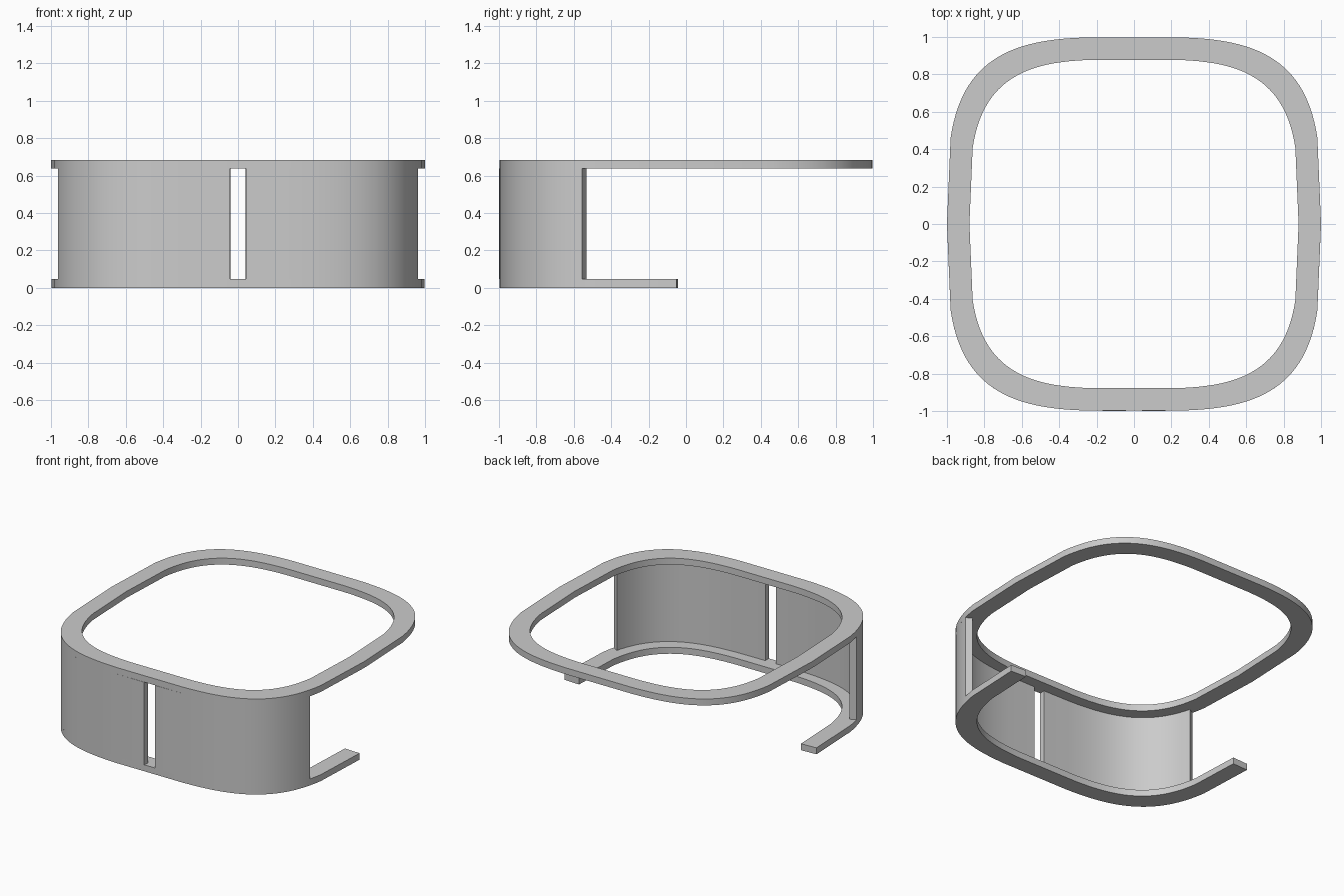
import bpy, bmesh
from math import sin, cos, radians

if "Cube" in bpy.data.objects:
    bpy.data.objects.remove(bpy.data.objects["Cube"])

N = 3.5          # squareness of the rounded-square outline
H = 0.684        # total height
BAND = 0.046     # rim height


def corner(a0, a1, steps):
    """Points of the rounded square's corner (x and y positive)."""
    pts = []
    for i in range(steps + 1):
        a = radians(a0 + (a1 - a0) * i / steps)
        pts.append((cos(a) ** (2 / N), sin(a) ** (2 / N)))
    return pts


def band(name, path, inner, z0, z1, closed=False):
    """Sweep a rectangular section along path; the inner edge is a scaled copy."""
    bm = bmesh.new()
    rows = []
    for x, y in path:
        rows.append([bm.verts.new(p) for p in (
            (x, y, z0), (x, y, z1),
            (x * inner, y * inner, z1), (x * inner, y * inner, z0))])
    n = len(rows)
    for i in range(n if closed else n - 1):
        a, b = rows[i], rows[(i + 1) % n]
        for k in range(4):
            j = (k + 1) % 4
            bm.faces.new((a[k], b[k], b[j], a[j]))
    if not closed:
        bm.faces.new(rows[0])
        bm.faces.new(rows[-1][::-1])
    bmesh.ops.recalc_face_normals(bm, faces=bm.faces)
    me = bpy.data.meshes.new(name)
    bm.to_mesh(me)
    bm.free()
    ob = bpy.data.objects.new(name, me)
    bpy.context.collection.objects.link(ob)
    bpy.ops.object.select_all(action='DESELECT')
    ob.select_set(True)
    bpy.context.view_layer.objects.active = ob
    bpy.ops.object.shade_smooth_by_angle(angle=radians(30))
    return ob


# Upper rim: full closed rounded square
q = corner(15, 84.4, 26)
right = [(x, -y) for x, y in q[::-1]] + [(1, 0)] + q
left = [(-x, -y) for x, y in right]
band("upper_rim", right + left, 0.88, H - BAND, H, closed=True)

# Lower rim: front half only
half = [(0.998, -0.05)] + [(x, -y) for x, y in q]
band("lower_rim", half + [(-x, y) for x, y in half[::-1]], 0.88, 0, BAND)

# Front wall panels with a slot between them
panel = [(x, -y) for x, y in corner(21, 84.4, 24)] + [(0.043, -1)]
for side, s in (("right", 1), ("left", -1)):
    band("wall_panel_" + side, [(s * x, y) for x, y in panel], 0.957, BAND, H - BAND)
